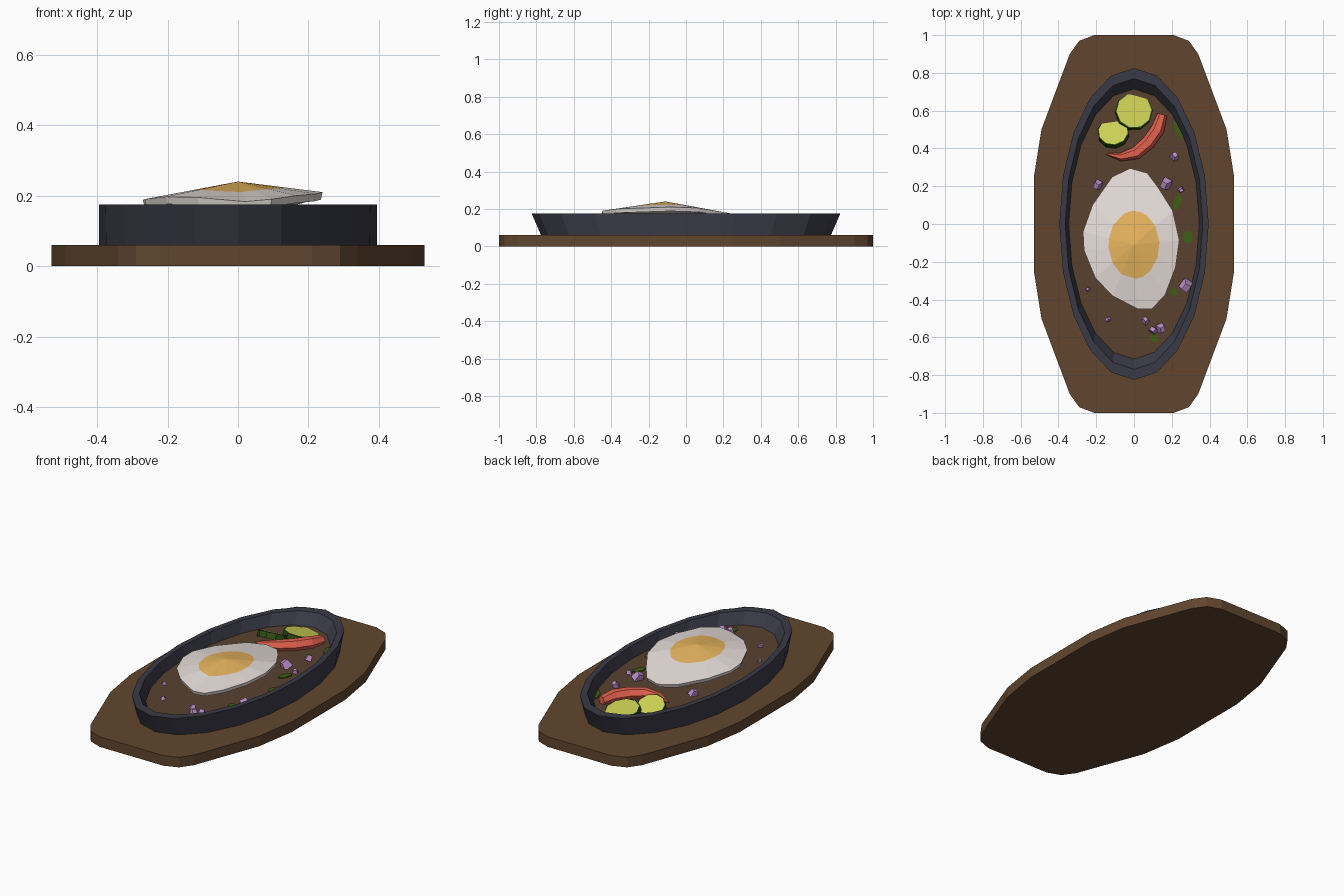
import bpy, bmesh, math, random
from mathutils import Vector, Matrix

if "Cube" in bpy.data.objects:
    bpy.data.objects.remove(bpy.data.objects["Cube"])

random.seed(4)


def material(name, r, g, b):
    lin = [((c / 255 + 0.055) / 1.055) ** 2.4 if c > 10 else c / 3295 for c in (r, g, b)]
    m = bpy.data.materials.new(name)
    m.diffuse_color = (*lin, 1)
    m.use_nodes = True
    m.node_tree.nodes["Principled BSDF"].inputs["Base Color"].default_value = m.diffuse_color
    return m


WOOD = material("brown_wood", 97, 70, 47)
IRON = material("cast_iron", 58, 58, 71)
SAUCE = material("brown_sauce", 89, 65, 47)
WHITE = material("egg_white", 230, 221, 217)
YOLK = material("egg_yolk", 231, 181, 94)
RIND = material("cucumber_rind", 47, 78, 18)
FLESH = material("cucumber_flesh", 203, 208, 84)
CHILI = material("red_chili", 228, 98, 78)
ONION = material("purple_onion", 188, 142, 204)
HERB = material("green_herb", 62, 93, 18)


def finish(bm, name, mats):
    bmesh.ops.recalc_face_normals(bm, faces=bm.faces)
    me = bpy.data.meshes.new(name)
    bm.to_mesh(me)
    bm.free()
    for m in mats:
        me.materials.append(m)
    ob = bpy.data.objects.new(name, me)
    bpy.context.collection.objects.link(ob)
    return ob


def loft(name, rings, mats, cap_mat=0, band_mats=None):
    """Skin equal-length rings of points and cap both ends (cap_mat on the last)."""
    bm = bmesh.new()
    vr = [[bm.verts.new(p) for p in ring] for ring in rings]
    n = len(vr[0])
    for k, (a, b) in enumerate(zip(vr, vr[1:])):
        for i in range(n):
            j = (i + 1) % n
            f = bm.faces.new((a[i], a[j], b[j], b[i]))
            f.material_index = band_mats[k] if band_mats else 0
    bm.faces.new(vr[0][::-1])
    bm.faces.new(vr[-1]).material_index = cap_mat
    return finish(bm, name, mats)


def ellipse(rx, ry, z, n=20, cx=0, cy=0):
    return [(cx + rx * math.sin(2 * math.pi * i / n),
             cy + ry * math.cos(2 * math.pi * i / n), z) for i in range(n)]


# Wooden board: one quarter outline mirrored four ways
quarter = [(0.53, 0.25), (0.49, 0.50), (0.34, 0.90), (0.29, 0.97), (0.21, 1.0)]
half = quarter + [(-x, y) for x, y in quarter[::-1]]
outline = half + [(-x, -y) for x, y in half]
loft("wooden_board", [[(x, y, z) for x, y in outline] for z in (0, 0.06)], [WOOD])

# Iron pan: flared outside, rim, sloping inner wall, floor
loft("iron_pan", [ellipse(0.394, 0.775, 0.06), ellipse(0.395, 0.825, 0.175),
                  ellipse(0.364, 0.77, 0.175), ellipse(0.342, 0.705, 0.10)], [IRON])

# Sauce filling the pan
loft("sauce", [ellipse(0.342, 0.705, 0.101), ellipse(0.346, 0.715, 0.112)], [SAUCE])

# Fried egg: uneven outline (x, y, top edge height) rising to a yolk peak
edge = [(-.02, .295, .165), (.07, .27, .17), (.13, .19, .185), (.205, .07, .205),
        (.24, -.085, .21), (.22, -.23, .205), (.165, -.375, .20), (.095, -.45, .19),
        (.02, -.45, .183), (-.115, -.38, .195), (-.205, -.285, .197),
        (-.265, -.14, .19), (-.27, -.04, .187), (-.22, .10, .18), (-.115, .25, .17)]
peak = Vector((0, -0.11, 0.24))
rim = [Vector(p) for p in edge]
yolk = []
for p in rim:
    d = p - peak
    t = 1 / math.hypot(d.x / 0.135, d.y / 0.18)
    yolk.append(peak + d * t)
bm = bmesh.new()
top = bm.verts.new(peak)
under = bm.verts.new(peak - Vector((0, 0, 0.035)))
ys, rs, bs = [[bm.verts.new(p) for p in ring] for ring in
              (yolk, rim, [peak + (p - peak) * 0.98 - Vector((0, 0, 0.022)) for p in rim])]
for i in range(len(rim)):
    j = (i + 1) % len(rim)
    bm.faces.new((top, ys[i], ys[j])).material_index = 1
    bm.faces.new((ys[i], rs[i], rs[j], ys[j]))
    bm.faces.new((rs[i], bs[i], bs[j], rs[j]))
    bm.faces.new((bs[i], under, bs[j]))
finish(bm, "fried_egg", [WHITE, YOLK])

# Cucumber slices, leaning back
for k, (x, y, z, r, tilt, yaw) in enumerate([(-.11, .49, .135, .084, 27, 8),
                                             (0, .60, .128, .10, 13, -15)]):
    ob = loft("cucumber_slice_%d" % (k + 1),
              [ellipse(r, r, -0.035, 10), ellipse(r, r, 0, 10), ellipse(r * .93, r * .93, 0.002, 10)],
              [RIND, FLESH], 1)
    ob.matrix_world = (Matrix.Translation((x, y, z)) @ Matrix.Rotation(math.radians(yaw), 4, 'Z')
                       @ Matrix.Rotation(math.radians(-tilt), 4, 'X'))

# Curved chili: tapered six-sided tube
path = [(-.145, .37, .004), (-.07, .355, .022), (.01, .375, .034),
        (.075, .43, .036), (.125, .50, .036), (.15, .58, .026)]
rings = []
for i, (x, y, r) in enumerate(path):
    a, b = path[max(i - 1, 0)], path[min(i + 1, len(path) - 1)]
    side = Vector((-(b[1] - a[1]), b[0] - a[0], 0)).normalized()
    c = Vector((x, y, 0.118 + r * 0.5))
    rings.append([c + side * r * math.cos(t * math.pi / 3) + Vector((0, 0, r * math.sin(t * math.pi / 3)))
                  for t in range(6)])
loft("chili", rings, [CHILI])

# Diced onion: small tapered, randomly turned blocks
onions = [(-.195, .205, .045), (.165, .21, .055), (.215, .36, .04), (-.245, -.345, .022),
          (-.14, -.505, .025), (.06, -.51, .035), (.275, -.33, .06), (.10, -.56, .04),
          (.145, -.555, .045), (.25, .18, .03)]
for k, (x, y, s) in enumerate(onions):
    h = s / 2
    ob = loft("onion_piece_%d" % (k + 1),
              [[(u * w, v * w * 0.85, z) for u, v in ((-1, -1), (1, -1), (1, 1), (-1, 1))]
               for w, z in ((h, -h * .8), (h * .65, h * .8))], [ONION])
    ob.location = (x, y, 0.112 + h * 0.6)
    ob.rotation_euler = [random.uniform(-.5, .5), random.uniform(-.5, .5), random.uniform(0, 3)]

# Herb leaves lying flat on the sauce
herbs = [(.235, .50, .016, .055, 25), (.23, .115, .022, .045, -20), (.285, -.07, .03, .035, 0),
         (.21, -.36, .02, .025, 0), (.105, -.60, .02, .03, 10)]
for k, (x, y, rx, ry, turn) in enumerate(herbs):
    ob = loft("herb_leaf_%d" % (k + 1), [ellipse(rx, ry, z, 7) for z in (0, 0.006)], [HERB])
    ob.location = (x, y, 0.111)
    ob.rotation_euler.z = math.radians(turn)
